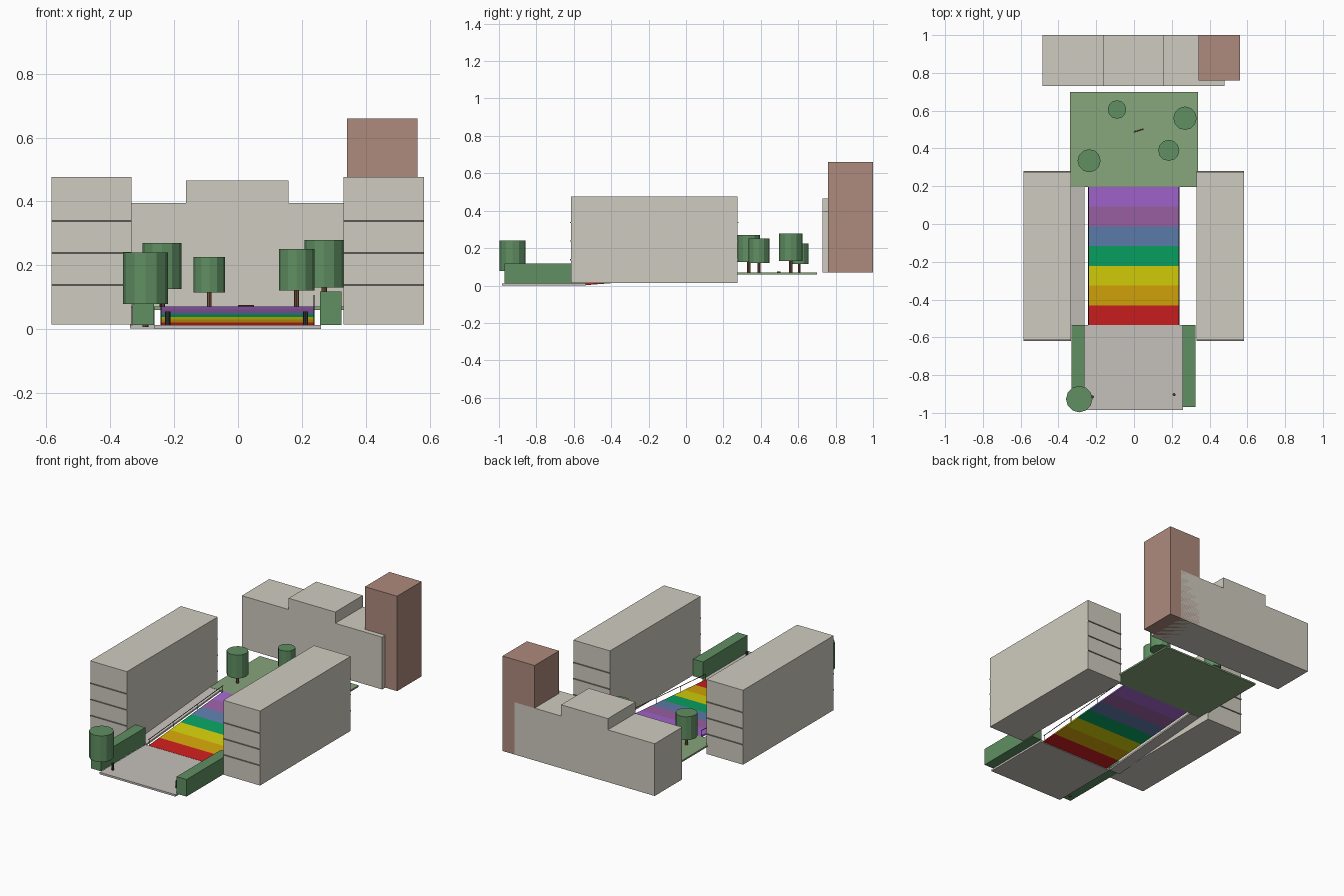
import bpy, bmesh
from math import hypot, atan2
from mathutils import Vector

if "Cube" in bpy.data.objects:
    bpy.data.objects.remove(bpy.data.objects["Cube"])


def mat(name, r, g, b):
    m = bpy.data.materials.new(name)
    lin = [(c / 255) ** 2.2 for c in (r, g, b)]
    m.diffuse_color = (*lin, 1)
    m.use_nodes = True
    m.node_tree.nodes["Principled BSDF"].inputs["Base Color"].default_value = m.diffuse_color
    return m


STONE = mat("stone", 206, 202, 190)
PAVING = mat("paving", 196, 190, 184)
BRICK = mat("brick", 172, 137, 124)
GRASS = mat("grass", 134, 164, 122)
LEAF = mat("leaf", 96, 142, 98)
BARK = mat("bark", 120, 85, 65)
METAL = mat("metal", 60, 60, 62)
LEDGE = mat("ledge", 140, 136, 128)


def finish(name, bm, m):
    bmesh.ops.recalc_face_normals(bm, faces=bm.faces)
    me = bpy.data.meshes.new(name)
    bm.to_mesh(me)
    bm.free()
    me.materials.append(m)
    ob = bpy.data.objects.new(name, me)
    bpy.context.collection.objects.link(ob)
    return ob


def box(name, x0, x1, y0, y1, z0, z1, m, rise=0.0):
    """Box; rise lifts its back end so it becomes a ramp slab."""
    bm = bmesh.new()
    bmesh.ops.create_cube(bm, size=1)
    for v in bm.verts:
        back = v.co.y > 0
        v.co = Vector((x1 if v.co.x > 0 else x0,
                       y1 if back else y0,
                       (z1 if v.co.z > 0 else z0) + (rise if back else 0)))
    return finish(name, bm, m)


def rod(name, a, b, r, m, sides=8):
    a, b = Vector(a), Vector(b)
    bm = bmesh.new()
    bmesh.ops.create_cone(bm, cap_ends=True, segments=sides,
                          radius1=r, radius2=r, depth=(b - a).length)
    d = (b - a).normalized()
    if d.z < 0.9999:
        rot = Vector((0, 0, 1)).rotation_difference(d).to_matrix()
        bmesh.ops.rotate(bm, verts=bm.verts, matrix=rot)
    bmesh.ops.translate(bm, verts=bm.verts, vec=(a + b) / 2)
    return finish(name, bm, m)


# Side buildings with thin floor ledges on both end walls
for side, x0, x1 in (("left", -0.585, -0.333), ("right", 0.33, 0.582)):
    box(f"{side}_building", x0, x1, -0.615, 0.275, 0.014, 0.477, STONE)
    for i in range(3):
        z = 0.138 + 0.1 * i
        for end, y0, y1 in (("front", -0.62, -0.61), ("back", 0.27, 0.28)):
            box(f"{side}_{end}_ledge_{i + 1}", x0, x1, y0, y1,
                z - 0.003, z + 0.003, LEDGE)

# Back building in three sections, and brick tower
box("back_building_left", -0.485, -0.163, 0.73, 1.0, 0.07, 0.395, STONE)
box("back_building_centre", -0.163, 0.158, 0.73, 1.0, 0.07, 0.465, STONE)
box("back_building_right", 0.158, 0.48, 0.73, 1.0, 0.07, 0.395, STONE)
box("brick_tower", 0.341, 0.562, 0.76, 1.0, 0.07, 0.66, BRICK)

# Front plaza, lawn and side ramp
Y0, Y1, Z0, RISE = -0.535, 0.197, 0.004, 0.057
box("plaza", -0.262, 0.26, -0.985, Y0, 0.0, 0.012, PAVING)
box("lawn", -0.34, 0.34, Y1, 0.7, 0.06, 0.07, GRASS)
box("side_ramp", -0.338, -0.262, Y0, Y1, 0.002, 0.012, PAVING, rise=RISE)

# Rainbow slope
COLOURS = [("red", 205, 35, 35), ("orange", 213, 165, 18), ("yellow", 214, 208, 18),
           ("green", 16, 163, 98), ("blue", 95, 125, 172), ("plum", 155, 98, 165),
           ("violet", 163, 102, 207)]
step, up = (Y1 - Y0) / 7, RISE / 7
for i, (n, r, g, b) in enumerate(COLOURS):
    z = Z0 + up * i
    box(f"{n}_stripe", -0.24, 0.24, Y0 + step * i, Y0 + step * (i + 1),
        z, z + 0.009, mat(n, r, g, b), rise=up)

# Handrails with posts
for side, x in (("left", -0.241), ("right", 0.238)):
    rod(f"{side}_handrail", (x, Y0, 0.048), (x, Y1, 0.048 + RISE), 0.002, METAL, 6)
    for i in range(4):
        t = 0.01 + 0.98 * i / 3
        y, z = Y0 + (Y1 - Y0) * t, Z0 + RISE * t
        rod(f"{side}_rail_post_{i + 1}", (x, y, z), (x, y, z + 0.044), 0.0018, METAL, 6)

# Hedges
box("left_hedge", -0.33, -0.263, -0.97, Y0, 0.012, 0.118, LEAF)
box("right_hedge", 0.257, 0.325, -0.97, Y0, 0.012, 0.118, LEAF)

# Trees: x, y, crown radius, ground, crown bottom, crown top
TREES = [(-0.29, -0.927, 0.07, 0.012, 0.078, 0.24),
         (-0.238, 0.335, 0.061, 0.07, 0.125, 0.27),
         (0.184, 0.39, 0.056, 0.07, 0.121, 0.251),
         (-0.09, 0.606, 0.049, 0.07, 0.114, 0.226),
         (0.27, 0.56, 0.062, 0.07, 0.13, 0.279)]
for i, (x, y, r, g, z0, z1) in enumerate(TREES, 1):
    rod(f"tree_trunk_{i}", (x, y, g - 0.005), (x, y, z0 + 0.01), r * 0.14, BARK)
    rod(f"tree_crown_{i}", (x, y, z0), (x, y, z1), r, LEAF, 12)

# Bollards and a small item lying on the lawn
rod("left_bollard", (-0.22, -0.915, 0.01), (-0.22, -0.915, 0.055), 0.008, METAL)
rod("right_bollard", (0.212, -0.903, 0.01), (0.212, -0.903, 0.055), 0.008, METAL)
rod("lawn_branch", (0.0, 0.488, 0.073), (0.05, 0.503, 0.073), 0.003, BARK, 6)
